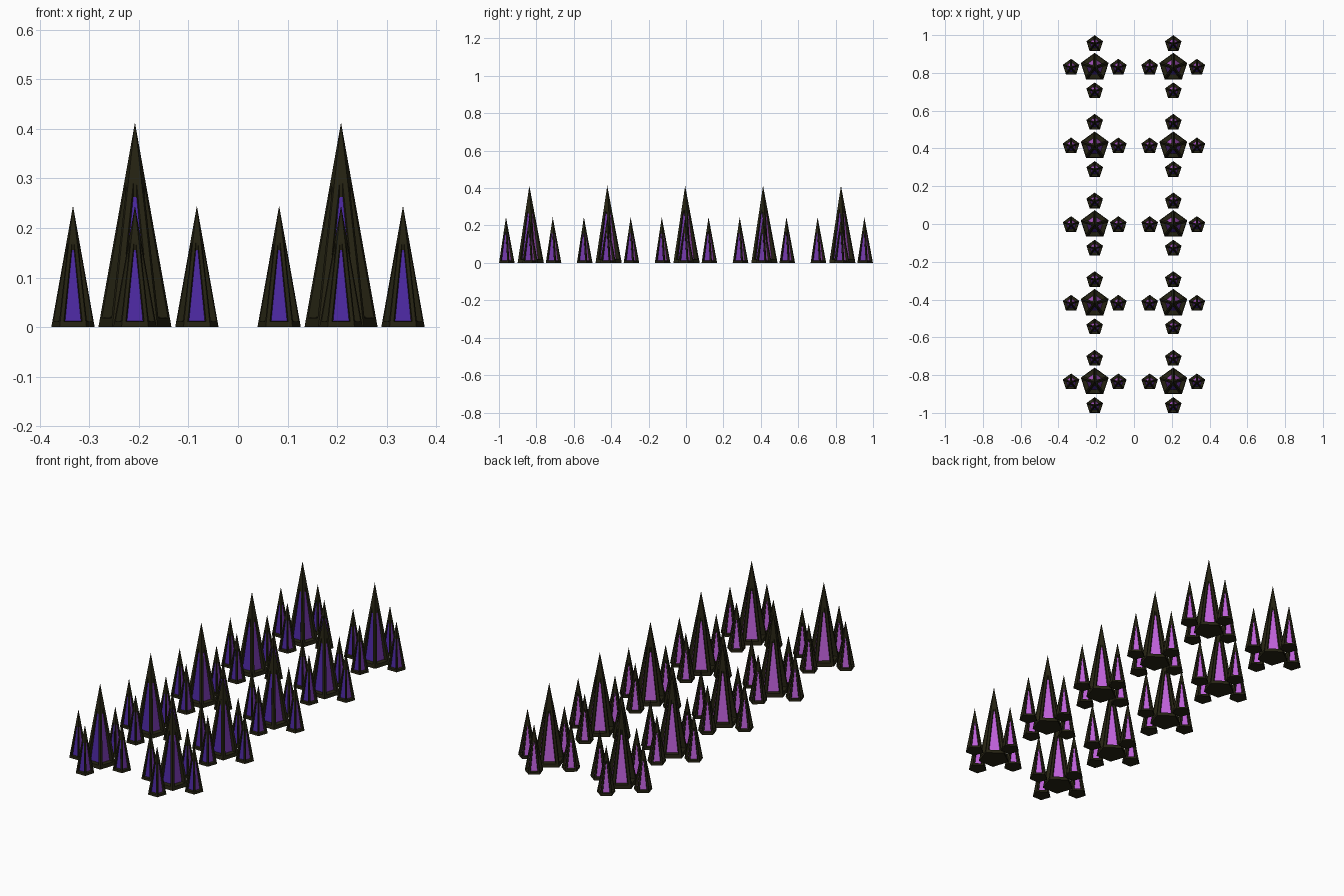
import bpy, bmesh, math
from mathutils import Vector

if "Cube" in bpy.data.objects:
    bpy.data.objects.remove(bpy.data.objects["Cube"])


def material(name, rgb):
    m = bpy.data.materials.new(name)
    m.diffuse_color = (*rgb, 1)
    m.use_nodes = True
    m.node_tree.nodes["Principled BSDF"].inputs["Base Color"].default_value = m.diffuse_color
    return m


MATS = [material("dark_olive", (0.018, 0.016, 0.006)),
        material("blue_violet", (0.075, 0.022, 0.37)),
        material("violet", (0.17, 0.04, 0.40)),
        material("pink_violet", (0.52, 0.12, 0.70))]

R, H = 0.046, 0.245                 # small spire radius and height
A = R * math.cos(math.pi / 5)       # distance from axis to base side
S = R * math.sin(math.pi / 5)       # half length of base side


def spire_mesh():
    """Five-sided spire, each side with a sunken glowing panel."""
    bm = bmesh.new()
    # panel colour by side direction in degrees
    sides = {270: 1, 342: 2, 54: 3, 126: 3, 198: 2}
    for angle, colour in sides.items():
        n = Vector((math.cos(math.radians(angle)), math.sin(math.radians(angle)), 0))
        t = Vector((-n.y, n.x, 0))

        def point(s, z, depth=None):
            h = A * (1 - z / H) if depth is None else A * depth
            return bm.verts.new(n * h + t * s + Vector((0, 0, z)))

        a, b, tip = point(-S, 0), point(S, 0), point(0, H)
        rim = [point(-0.0185, 0.011), point(0.0185, 0.011),
               point(0.002, 0.172), point(-0.002, 0.172)]
        pan = [point(-0.016, 0.012, 0.61), point(0.016, 0.012, 0.61),
               point(0.002, 0.156, 0.31), point(-0.002, 0.156, 0.31)]
        # frame around the opening
        bm.faces.new((a, b, rim[1], rim[0]))
        bm.faces.new((b, tip, rim[2], rim[1]))
        bm.faces.new((tip, a, rim[0], rim[3]))
        bm.faces.new((tip, rim[3], rim[2]))
        # sloping walls of the recess, then the panel
        for i in range(4):
            j = (i + 1) % 4
            bm.faces.new((rim[i], rim[j], pan[j], pan[i]))
        bm.faces.new(pan).material_index = colour
    bmesh.ops.remove_doubles(bm, verts=bm.verts, dist=1e-5)
    # closed base
    bmesh.ops.holes_fill(bm, edges=[e for e in bm.edges if e.is_boundary], sides=0)
    bmesh.ops.recalc_face_normals(bm, faces=bm.faces)
    me = bpy.data.meshes.new("spire")
    bm.to_mesh(me)
    bm.free()
    for m in MATS:
        me.materials.append(m)
    return me


MESH = spire_mesh()


def spire(name, x, y, scale=1):
    ob = bpy.data.objects.new(name, MESH)
    ob.location = (x, y, 0)
    ob.scale = (scale, scale, scale)
    bpy.context.collection.objects.link(ob)


# two rows of five clusters: one tall spire with four small ones around it
for cx in (-0.208, 0.208):
    for row in range(-2, 3):
        cy = row * 0.4165 - 0.0045
        spire("tall_spire", cx, cy, 1.685)
        for dx, dy in ((1, 0), (-1, 0), (0, 1), (0, -1)):
            spire("small_spire", cx + dx * 0.125, cy + dy * 0.125)
